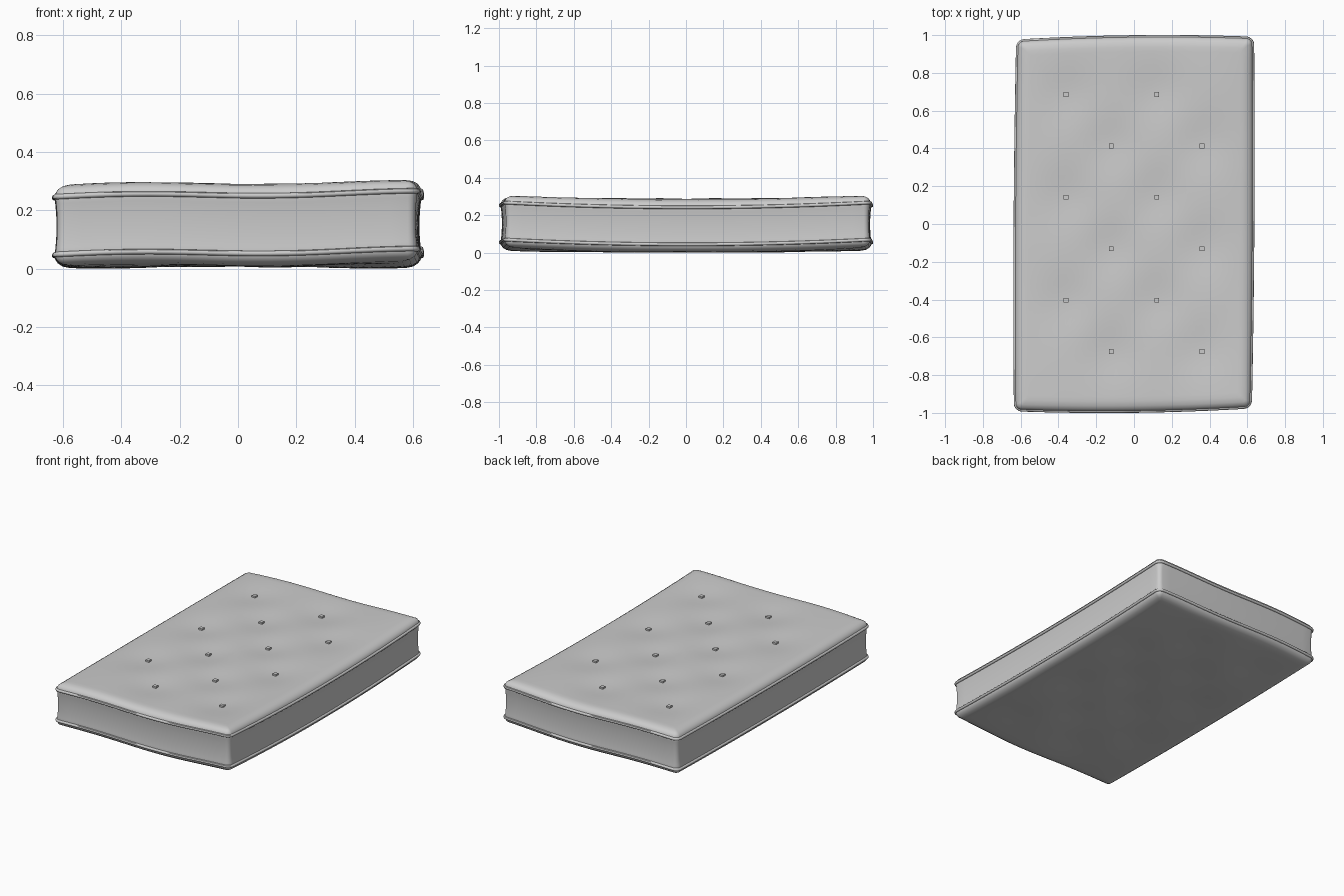
import bpy, bmesh
from math import sin, cos, pi, exp

cube = bpy.data.objects.get("Cube")
if cube:
    bpy.data.objects.remove(cube, do_unlink=True)

HX, HY, MID = 0.628, 0.982, 0.152
PANEL, SEAM = 0.29, 0.251

fabric = bpy.data.materials.new("grey fabric")
fabric.use_nodes = True
grey = (0.6, 0.6, 0.6, 1)
fabric.diffuse_color = grey
fabric.node_tree.nodes["Principled BSDF"].inputs["Base Color"].default_value = grey

# Staggered tufting positions
tufts = [(-0.36 + 0.24 * i, 0.685 - 0.272 * j)
         for j in range(6) for i in range(4) if (i + j) % 2 == 0]


def warp(x, y, z):
    """Gently sagging, lumpy shape shared by every part."""
    sag = -0.006 * cos(6.5 * (x - 0.13)) * y * y
    sag += 0.012 * x * y * y + 0.013 * (y * y - 0.65) * min(1, abs(x) / HX + y * y)
    # padded faces: raised rim, hollow middle, broad soft dimples
    u, v = min(1, abs(x) / HX), min(1, abs(y) / HY)
    rim = 0.018 * (1 - u ** 4) * (1 - v ** 4)
    bowl = 0.011 * (1 - u * u) * (1 - v * v)
    dimple = 0.016 * sum(exp(-((x - a) ** 2 + (y - b) ** 2) / 0.025) for a, b in tufts)
    dimple *= 1 - u ** 4
    if z > PANEL - 0.008:
        z += rim - bowl - dimple
    elif z < 2 * MID - PANEL + 0.008:
        z -= rim - bowl - 0.6 * dimple
    nx = x * (1 + 0.012 * (1 - v * v)) + 0.006 * y
    ny = y * (1 + 0.016 * (1 - u * u)) + 0.012 * x
    return nx, ny, z + sag


def outline(inset, scale=1.0, r=0.04):
    """Rounded rectangle, counter-clockwise, with evenly split sides."""
    r = max(r - inset, 0.012)
    hx, hy = HX - inset, HY - inset
    corners = [(hx - r, hy - r), (r - hx, hy - r), (r - hx, r - hy), (hx - r, r - hy)]
    pts = []
    for k, (cx, cy) in enumerate(corners):
        arc = [(cx + r * cos((k + s / 5) * pi / 2), cy + r * sin((k + s / 5) * pi / 2))
               for s in range(6)]
        pts += arc
        nx, ny = corners[(k + 1) % 4]
        a = (k + 1) * pi / 2
        end = (nx + r * cos(a), ny + r * sin(a))
        n = 20 if k % 2 == 0 else 30
        pts += [(arc[-1][0] + (end[0] - arc[-1][0]) * s / n,
                 arc[-1][1] + (end[1] - arc[-1][1]) * s / n) for s in range(1, n)]
    return [(x * scale, y * scale) for x, y in pts]


def finish(bm, name, smooth=True):
    bmesh.ops.recalc_face_normals(bm, faces=bm.faces)
    mesh = bpy.data.meshes.new(name)
    bm.to_mesh(mesh)
    bm.free()
    mesh.materials.append(fabric)
    obj = bpy.data.objects.new(name, mesh)
    bpy.context.collection.objects.link(obj)
    if smooth:
        for other in bpy.context.selected_objects:
            other.select_set(False)
        obj.select_set(True)
        bpy.context.view_layer.objects.active = obj
        bpy.ops.object.shade_smooth_by_angle(angle=0.8)
    return obj


def loft(name, profile, closed):
    """Skin a run of (inset, height, scale) rings."""
    bm = bmesh.new()
    rings = [[bm.verts.new(warp(x, y, z)) for x, y in outline(d, s)]
             for d, z, s in profile]
    pairs = list(zip(rings, rings[1:]))
    if closed:
        pairs.append((rings[-1], rings[0]))
    for a, b in pairs:
        for i in range(len(a)):
            j = (i + 1) % len(a)
            bm.faces.new((a[i], a[j], b[j], b[i]))
    if not closed:
        bm.faces.new(rings[0])
        bm.faces.new(rings[-1])
    return finish(bm, name)


# Mattress body: flat panel rings, rounded shoulder, slightly hollow wall
steps = 26
upper = [(0.06, PANEL, (i + 0.3) / steps) for i in range(steps)]
upper += [(0.06, PANEL, 1), (0.035, 0.286, 1), (0.018, 0.277, 1), (0.009, 0.264, 1),
          (0.007, SEAM, 1), (0.01, 0.228, 1), (0.013, 0.195, 1)]
lower = [(d, 2 * MID - z, s) for d, z, s in reversed(upper)]
loft("mattress_body", upper + [(0.014, MID, 1)] + lower, False)

# Piping cords along both seams
for name, height in (("upper_piping", SEAM), ("lower_piping", 2 * MID - SEAM)):
    cord = [(0.007 + 0.009 * cos(k * pi / 4), height + 0.009 * sin(k * pi / 4), 1)
            for k in range(8)]
    loft(name, cord, True)

# Square tufting buttons
bm = bmesh.new()
for x, y in tufts:
    made = bmesh.ops.create_cube(bm, size=1)["verts"]
    centre = warp(x, y, PANEL)
    for v in made:
        v.co = (x + v.co.x * 0.025, y + v.co.y * 0.025, centre[2] + 0.002 + v.co.z * 0.018)
finish(bm, "tufting_buttons", False)

# Rest the whole mattress on the ground
parts = [bpy.data.objects[n] for n in
         ("mattress_body", "upper_piping", "lower_piping", "tufting_buttons")]
low = min(v.co.z for p in parts for v in p.data.vertices)
for p in parts:
    for v in p.data.vertices:
        v.co.z -= low
